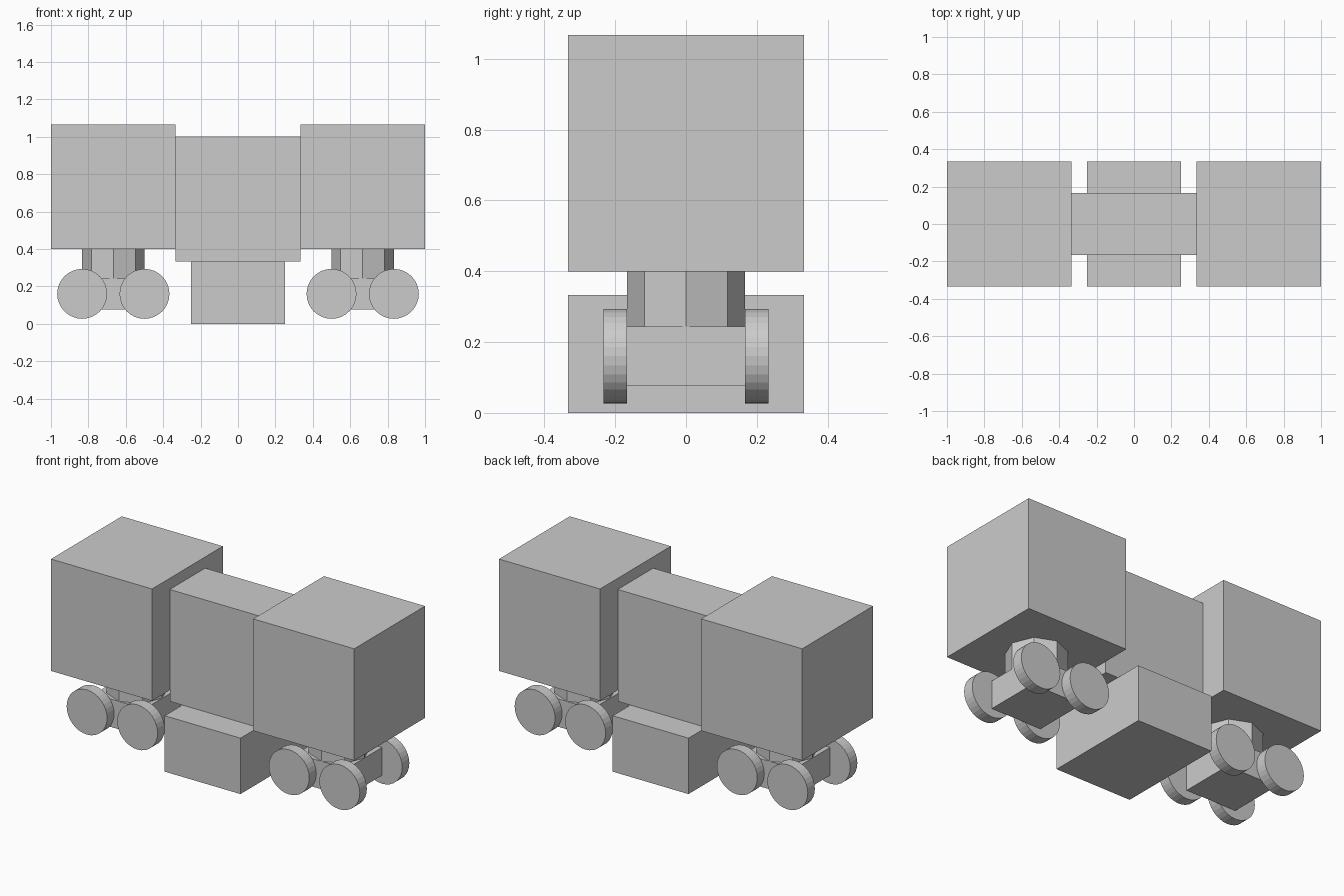
import bpy
from math import pi

if "Cube" in bpy.data.objects:
    bpy.data.objects.remove(bpy.data.objects["Cube"])


def box(name, center, size):
    bpy.ops.mesh.primitive_cube_add(size=1, location=center)
    ob = bpy.context.object
    ob.name = name
    ob.scale = size
    bpy.ops.object.transform_apply(location=False, rotation=False, scale=True)
    return ob


def cylinder(name, center, radius, depth, sides, rotation=(0, 0, 0)):
    bpy.ops.mesh.primitive_cylinder_add(vertices=sides, radius=radius, depth=depth,
                                        location=center, rotation=rotation)
    ob = bpy.context.object
    ob.name = name
    return ob


T = 2 / 3  # edge of the main blocks, also the truck centre distance

# Narrow middle body and the low underfloor tank
box("middle_body", (0, 0, T), (T, T / 2, T))
box("underfloor_tank", (0, 0, T / 4), (0.5, T, T / 2))

for side, sx in (("left", -1), ("right", 1)):
    cx = sx * T
    # Large end block
    box(f"{side}_end_body", (cx, 0, 0.40 + T / 2), (T, T, T))
    # Octagonal pivot and wheel truck below it
    cylinder(f"{side}_pivot", (cx, 0, 0.3217), T / 4, 0.1567, 8)
    box(f"{side}_truck", (cx, 0, 0.16), (T / 2, T / 2, T / 4))
    # Four wheels per truck
    for dx in (-1, 1):
        for sy in (-1, 1):
            cylinder(f"{side}_wheel", (cx + dx * T / 4, sy * 0.20, 0.16),
                     0.1333, 0.0667, 32, (pi / 2, 0, 0))
